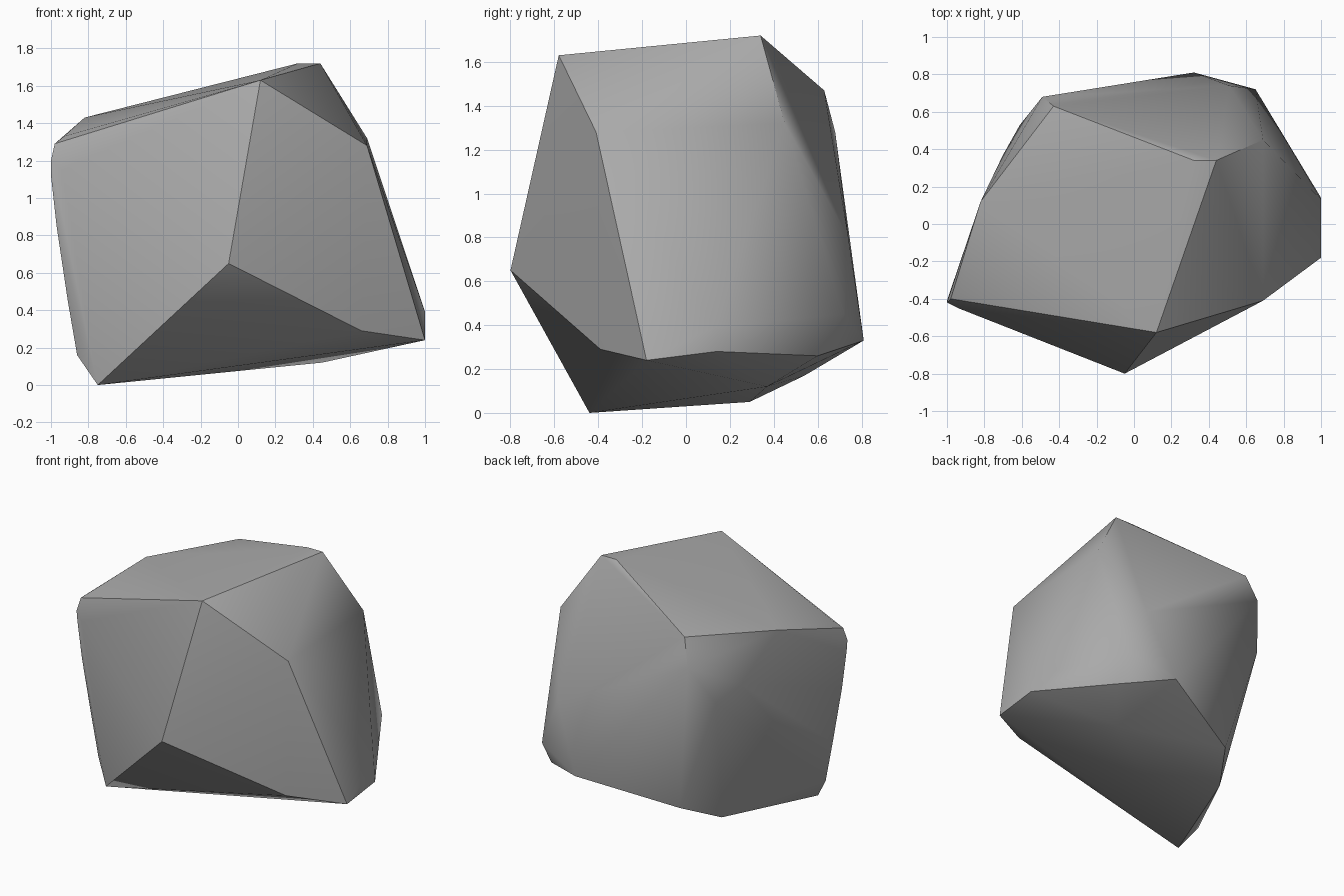
import bpy
import bmesh
import math
from mathutils import Vector

# Remove the default object
default_object = bpy.data.objects.get("Cube")
if default_object:
    bpy.data.objects.remove(default_object, do_unlink=True)


def make_material(name, colour):
    material = bpy.data.materials.new(name)
    material.use_nodes = True
    material.diffuse_color = colour
    shader = material.node_tree.nodes["Principled BSDF"]
    shader.inputs["Base Color"].default_value = colour
    shader.inputs["Roughness"].default_value = 0.9
    return material


# Corners of the boulder, grouped by the region they shape
top_corners = [
    (0.12, -0.58, 1.63), (0.44, 0.34, 1.72), (0.32, 0.34, 1.72),
    (-0.43, 0.63, 1.47), (-0.82, 0.12, 1.43), (-0.93, -0.37, 1.33),
]
front_corners = [
    (-0.05, -0.8, 0.65), (0.66, -0.39, 0.29), (-0.94, -0.45, 1.15),
]
right_corners = [
    (0.69, -0.41, 1.28), (0.69, 0.45, 1.32), (1, -0.18, 0.24),
    (1, 0.14, 0.28), (1, 0.13, 0.39),
]
left_corners = [
    (-0.98, -0.4, 1.29), (-1, -0.42, 1.2), (-1, -0.41, 1.12),
    (-0.97, -0.4, 0.85), (-0.91, -0.38, 0.45), (-0.86, -0.37, 0.16),
    (-0.7, 0.37, 1.1), (-0.61, 0.53, 1),
]
back_corners = [
    (-0.49, 0.68, 1.28), (0.65, 0.72, 0.45), (0.32, 0.81, 0.33),
    (0.51, 0.74, 0.8), (0.66, 0.6, 0.26),
]
bottom_corners = [
    (-0.75, -0.44, 0), (0.45, 0.37, 0.12),
    (-0.33, 0.54, 0.17), (-0.49, 0.29, 0.05),
]


def build_boulder(name, corner_groups, material):
    # Wrap all corners in one faceted convex skin
    shell = bmesh.new()
    for group in corner_groups:
        for corner in group:
            shell.verts.new(Vector(corner))
    hull = bmesh.ops.convex_hull(shell, input=shell.verts[:])
    unused = [item for item in hull["geom_interior"]
              if isinstance(item, bmesh.types.BMVert)]
    bmesh.ops.delete(shell, geom=unused, context="VERTS")
    bmesh.ops.recalc_face_normals(shell, faces=shell.faces[:])

    mesh = bpy.data.meshes.new(name)
    shell.to_mesh(mesh)
    shell.free()
    mesh.materials.append(material)
    boulder = bpy.data.objects.new(name, mesh)
    bpy.context.collection.objects.link(boulder)
    return boulder


stone_grey = make_material("stone_grey", (0.4, 0.4, 0.4, 1))
boulder = build_boulder(
    "boulder",
    [top_corners, front_corners, right_corners,
     left_corners, back_corners, bottom_corners],
    stone_grey,
)

# Soften shallow creases and keep the strong ridges sharp
bpy.ops.object.select_all(action="DESELECT")
boulder.select_set(True)
bpy.context.view_layer.objects.active = boulder
bpy.ops.object.shade_smooth_by_angle(angle=math.radians(35))
